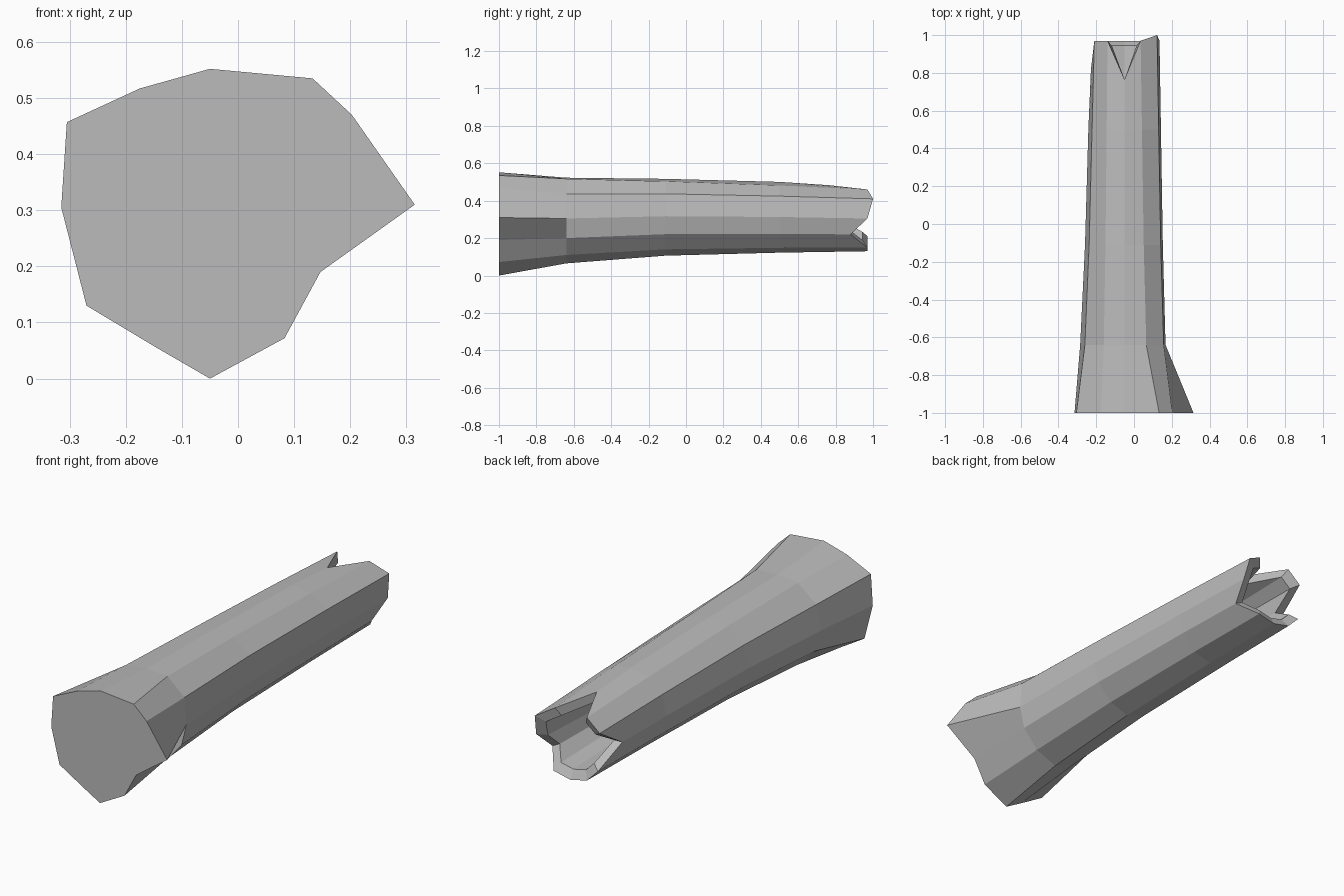
import bpy
import bmesh
from mathutils import Vector

cube = bpy.data.objects.get("Cube")
if cube:
    bpy.data.objects.remove(cube, do_unlink=True)


def make_material(name, value):
    mat = bpy.data.materials.new(name)
    mat.use_nodes = True
    colour = (value, value, value, 1)
    mat.diffuse_color = colour
    mat.node_tree.nodes["Principled BSDF"].inputs["Base Color"].default_value = colour
    return mat


def points(profile, y):
    return [Vector((x, y, z)) for x, z in profile]


def blend(start, end, factor, y, lift):
    """Cross-section part way between two rings, flattened to one y."""
    ring = []
    for a, b in zip(start, end):
        p = a.lerp(b, factor)
        ring.append(Vector((p.x, y, p.z + lift)))
    return ring


def shrink(ring, scale, centre):
    return [Vector((centre.x + (p.x - centre.x) * scale, p.y,
                    centre.z + (p.z - centre.z) * scale)) for p in ring]


def bridge(bm, first, second):
    count = len(first)
    for i in range(count):
        j = (i + 1) % count
        bm.faces.new((first[i], first[j], second[j], second[i]))


# Flared root end, clockwise from the top
root = points([(-.05, .552), (.133, .535), (.203, .47), (.315, .31),
               (.147, .19), (.083, .072), (-.05, 0), (-.145, .055),
               (-.27, .13), (-.315, .305), (-.305, .457), (-.175, .517)], -1)

# Neck where the flare meets the trunk
neck = points([(-.05, .523), (.065, .517), (.157, .437), (.167, .305),
               (.142, .2), (.062, .11), (-.05, .065), (-.16, .11),
               (-.25, .2), (-.285, .31), (-.26, .432), (-.16, .512)], -.64)

# Broken end with splintered tips and notches
broken = [Vector(p) for p in [
    (-.05, .765, .483), (.035, .97, .46), (.122, 1, .41), (.135, .97, .305),
    (.11, .88, .22), (.04, .97, .15), (-.05, .97, .13), (-.14, .97, .15),
    (-.2, .97, .21), (-.228, .82, .305), (-.21, .97, .4), (-.14, .97, .46)]]

middle = blend(neck, broken, .45, -.11, .012)
upper = blend(neck, broken, .76, .5, .008)

# Hollow inside the broken end
centre = Vector((-.05, 0, .3))
rim = shrink(broken, .75, centre)
for p in rim:
    if p.y > .9:
        p.y -= .025
hollow = shrink(blend(broken, broken, 0, .4, 0), .6, centre)

# Trunk skin, lip, inner wall and both end caps
bm = bmesh.new()
rings = [[bm.verts.new(p) for p in ring]
         for ring in (root, neck, middle, upper, broken, rim, hollow)]
for first, second in zip(rings, rings[1:]):
    bridge(bm, first, second)
bm.faces.new(rings[0])
bm.faces.new(rings[-1])
bmesh.ops.recalc_face_normals(bm, faces=bm.faces)

mesh = bpy.data.meshes.new("hollow_log")
bm.to_mesh(mesh)
bm.free()
mesh.materials.append(make_material("plain grey", .5))
log = bpy.data.objects.new("hollow_log", mesh)
bpy.context.collection.objects.link(log)
